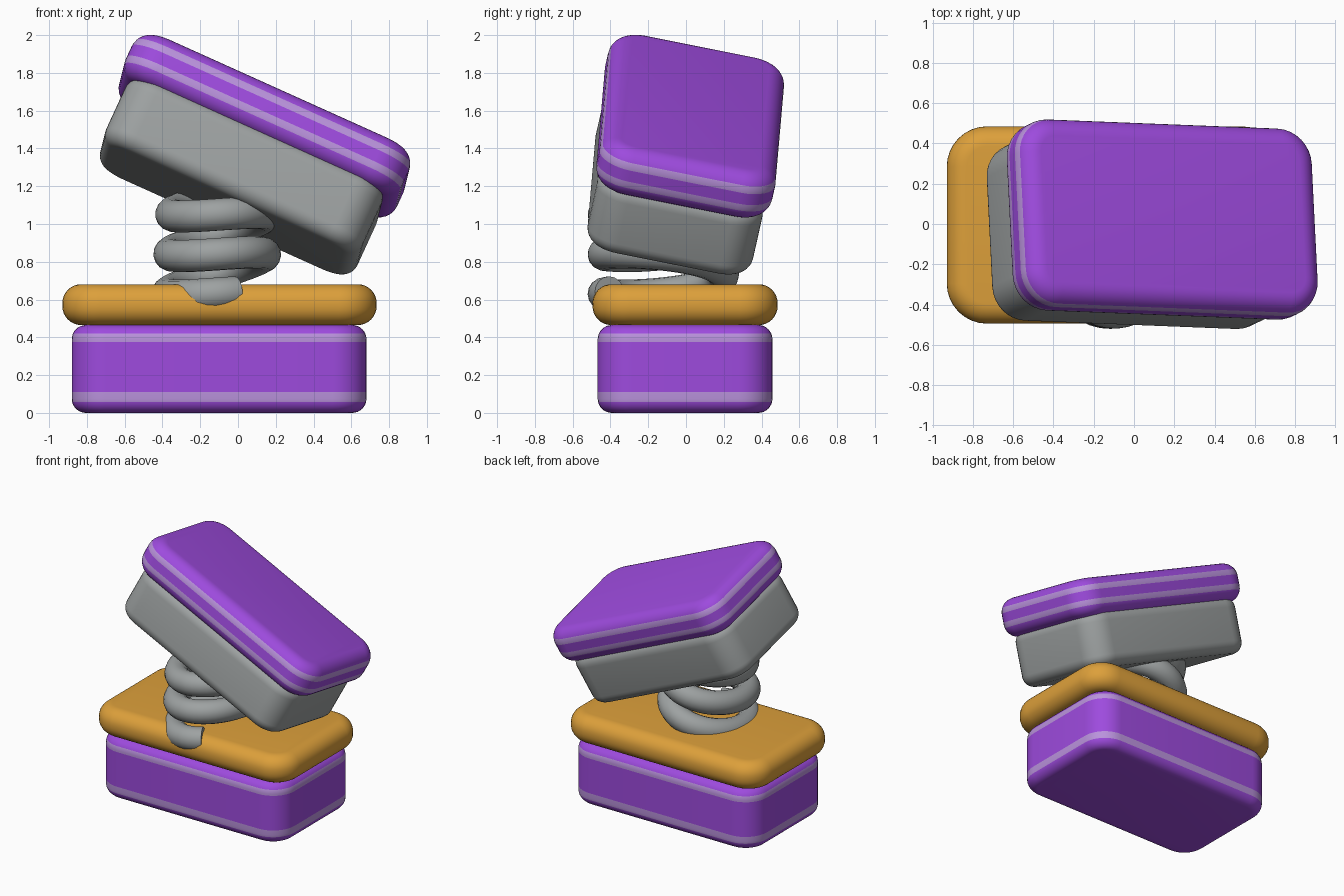
import bpy
import bmesh
from math import cos, sin, pi, sqrt
from mathutils import Matrix, Vector

if "Cube" in bpy.data.objects:
    bpy.data.objects.remove(bpy.data.objects["Cube"], do_unlink=True)


def material(name, rgb):
    mat = bpy.data.materials.new(name)
    mat.use_nodes = True
    mat.diffuse_color = (*rgb, 1)
    mat.node_tree.nodes["Principled BSDF"].inputs["Base Color"].default_value = (*rgb, 1)
    return mat


PURPLE = material("purple", (0.34, 0.07, 0.73))
LILAC = material("lilac stripe", (0.49, 0.29, 0.72))
GOLD = material("golden yellow", (0.72, 0.35, 0.043))
GREY = material("grey", (0.34, 0.36, 0.36))


def outline(hx, hy, radius, steps=8):
    """Rounded rectangle, counterclockwise."""
    points = []
    for k, (sx, sy) in enumerate([(1, 1), (-1, 1), (-1, -1), (1, -1)]):
        for i in range(steps + 1):
            a = (k + i / steps) * pi / 2
            points.append((sx * (hx - radius) + radius * cos(a),
                           sy * (hy - radius) + radius * sin(a)))
    return points


def rounded_slab(name, half, corner, edge, mats, matrix, stripes=()):
    """Slab with round plan corners, round rims and optional bands by height."""
    hx, hy, hz = half
    levels = set()
    for i in range(9):
        z = hz - edge + edge * sin(i / 8 * pi / 2)
        levels |= {round(z, 4), round(-z, 4)}
    for band in stripes:
        levels |= set(band)
    bm = bmesh.new()
    rings = []
    for z in sorted(levels):
        d = max(0, abs(z) - (hz - edge))
        inset = edge - sqrt(max(0, edge * edge - d * d))
        pts = outline(hx - inset, hy - inset, corner - inset)
        rings.append([bm.verts.new((x, y, z)) for x, y in pts])
    for low, high in zip(rings, rings[1:]):
        mid = (low[0].co.z + high[0].co.z) / 2
        for i in range(len(low)):
            j = (i + 1) % len(low)
            face = bm.faces.new((low[i], low[j], high[j], high[i]))
            face.material_index = int(any(a < mid < b for a, b in stripes))
    bm.faces.new(rings[-1])
    bm.faces.new(rings[0][::-1])
    for face in bm.faces:
        face.smooth = True
    mesh = bpy.data.meshes.new(name)
    bm.to_mesh(mesh)
    bm.free()
    for mat in mats:
        mesh.materials.append(mat)
    obj = bpy.data.objects.new(name, mesh)
    obj.matrix_world = matrix
    bpy.context.collection.objects.link(obj)
    return obj


# Striped base and the golden plate on it
rounded_slab("base", (0.78, 0.4625, 0.2325), 0.18, 0.075, [PURPLE, LILAC],
             Matrix.Translation((-0.1, -0.005, 0.2325)),
             [(-0.175, -0.122), (0.144, 0.187)])
rounded_slab("base_plate", (0.832, 0.49, 0.108), 0.2, 0.1, [GOLD],
             Matrix.Translation((-0.098, -0.005, 0.573)))

# Tilted frame shared by the lid and the box below it
ex = Vector((0.91, -0.036, -0.41)).normalized()
ey = Vector((-0.07, 0.98, -0.186))
ey = (ey - ex * ey.dot(ex)).normalized()
tilt = Matrix((ex, ey, ex.cross(ey))).transposed().to_4x4()
frame = Matrix.Translation((0.14, 0.022, 1.518)) @ tilt

rounded_slab("lid", (0.805, 0.475, 0.137), 0.18, 0.1, [PURPLE, LILAC], frame,
             [(-0.065, -0.025), (0.04, 0.08)])
rounded_slab("upper_box", (0.745, 0.447, 0.2), 0.17, 0.08, [GREY],
             frame @ Matrix.Translation((0, 0, -0.3)))

# Coil spring, wound upward and leaning with the box
curve = bpy.data.curves.new("spring", "CURVE")
curve.dimensions = "3D"
curve.bevel_depth = 0.086
curve.bevel_resolution = 6
curve.use_fill_caps = True
spline = curve.splines.new("POLY")
count = 110
spline.points.add(count)
for i, point in enumerate(spline.points):
    turn = -0.07 + 2.52 * i / count
    a = -pi / 2 - 2 * pi * turn
    x, y = 0.255 * cos(a), 0.315 * sin(a)
    point.co = (x - 0.12 + 0.01 * turn, y - 0.12, 0.63 + 0.21 * turn + 0.2 * x, 1)
spline.use_smooth = True
curve.materials.append(GREY)
bpy.context.collection.objects.link(bpy.data.objects.new("spring", curve))
